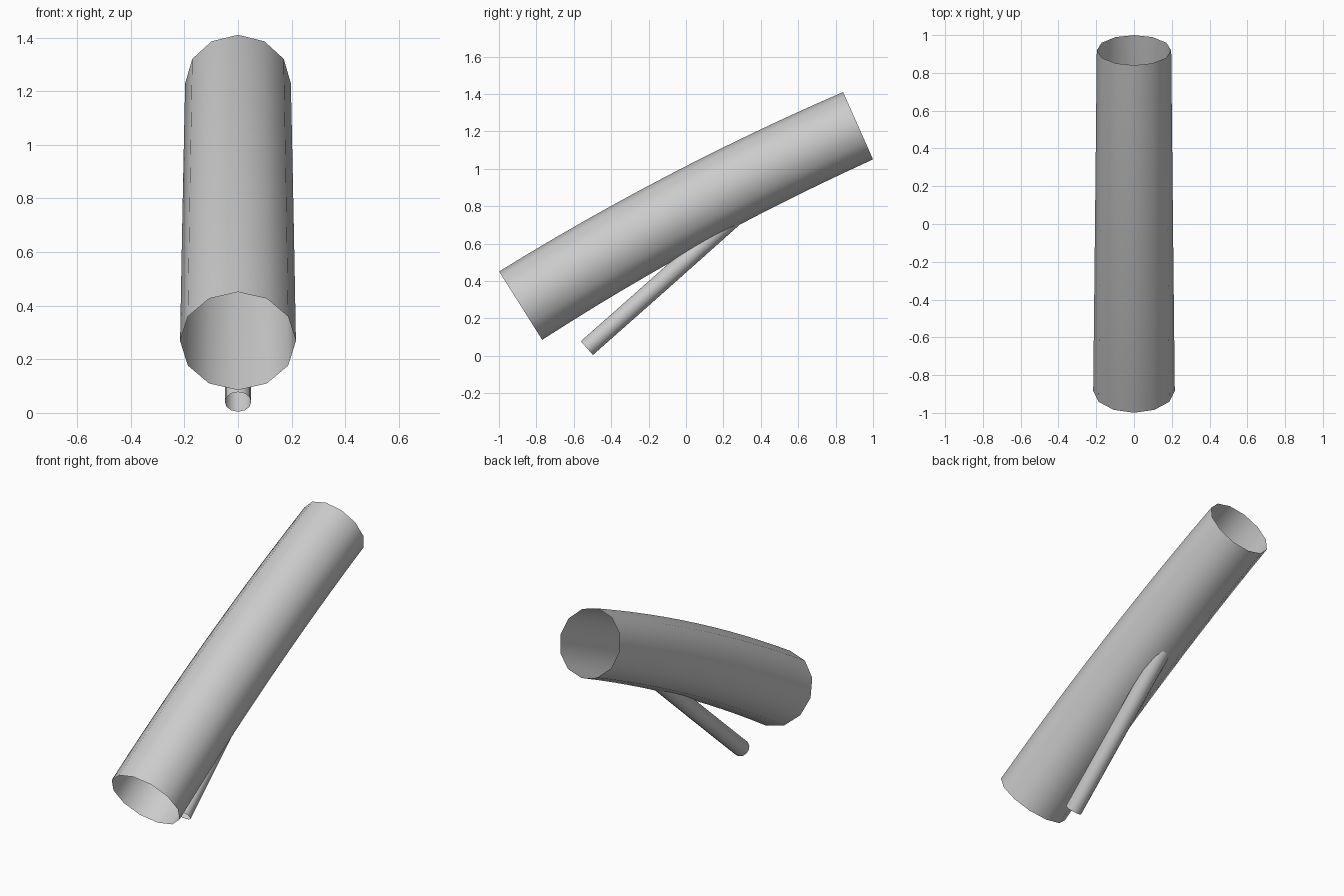
import bpy, bmesh, math
from mathutils import Vector

if "Cube" in bpy.data.objects:
    bpy.data.objects.remove(bpy.data.objects["Cube"])

grey = bpy.data.materials.new("plain grey")
grey.diffuse_color = (0.6, 0.6, 0.6, 1)
grey.use_nodes = True
grey.node_tree.nodes["Principled BSDF"].inputs["Base Color"].default_value = grey.diffuse_color


def bent_tube(name, start, control, end, r0, r1, steps, sides=12):
    """Open tube swept along a quadratic curve in the y-z plane."""
    a, b, c = (Vector((0, *p)) for p in (start, control, end))
    bm = bmesh.new()
    rings = []
    for i in range(steps + 1):
        t = i / steps
        centre = a * (1 - t) ** 2 + b * 2 * t * (1 - t) + c * t ** 2
        tangent = ((b - a) * (1 - t) + (c - b) * t).normalized()
        side = Vector((1, 0, 0))
        up = side.cross(tangent)
        r = r0 + (r1 - r0) * t
        rings.append([bm.verts.new(centre + r * (side * math.sin(k * math.tau / sides)
                                                 + up * math.cos(k * math.tau / sides)))
                      for k in range(sides)])
    for lo, hi in zip(rings, rings[1:]):
        for k in range(sides):
            n = (k + 1) % sides
            bm.faces.new((lo[k], hi[k], hi[n], lo[n])).smooth = True
    bmesh.ops.recalc_face_normals(bm, faces=bm.faces)
    # make sure the open shell faces outward
    f = bm.faces[0]
    f.normal_update()
    if f.normal.dot(f.calc_center_median() - a.lerp(b, 0.5 / steps)) < 0:
        bmesh.ops.reverse_faces(bm, faces=bm.faces)
    mesh = bpy.data.meshes.new(name)
    bm.to_mesh(mesh)
    bm.free()
    mesh.materials.append(grey)
    obj = bpy.data.objects.new(name, mesh)
    bpy.context.collection.objects.link(obj)
    return obj


# Wide, gently bent main branch
bent_tube("main_branch", (-0.884, 0.268), (-0.022, 0.812), (0.92, 1.23), 0.216, 0.197, 12)

# Thin side branch running into the underside
bent_tube("side_branch", (-0.53, 0.041), (-0.10, 0.42), (0.33, 0.805), 0.049, 0.049, 6)
